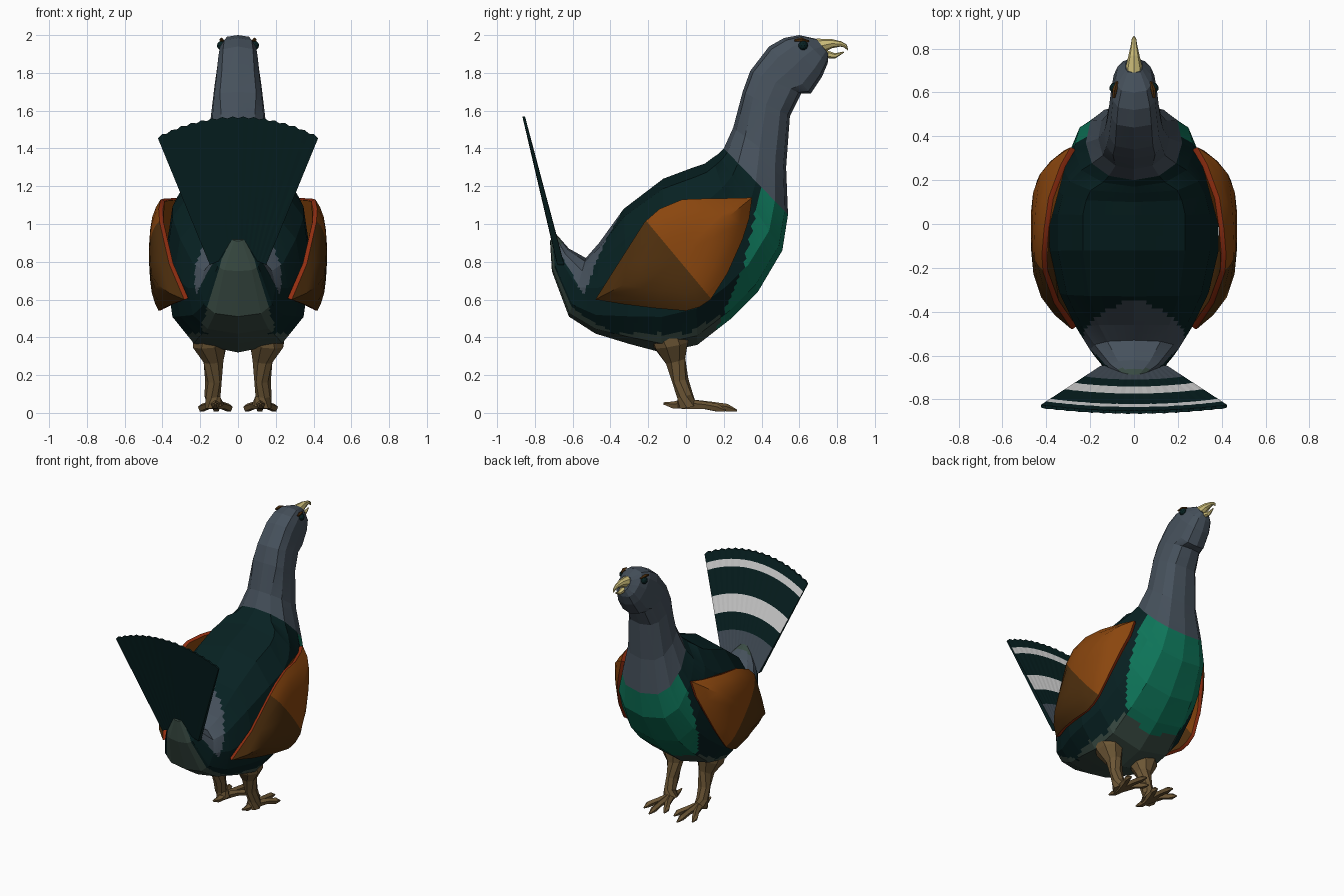
import bpy, bmesh
from math import sin, cos, pi, radians, copysign
from mathutils import Vector

if "Cube" in bpy.data.objects:
    bpy.data.objects.remove(bpy.data.objects["Cube"])


def material(name, rgb):
    """Flat colour given in 0-255 sRGB, stored as linear."""
    m = bpy.data.materials.new(name)
    m.use_nodes = True
    lin = [((c / 255 + 0.055) / 1.055) ** 2.4 for c in rgb]
    m.diffuse_color = (*lin, 1)
    bsdf = m.node_tree.nodes["Principled BSDF"]
    bsdf.inputs["Base Color"].default_value = (*lin, 1)
    bsdf.inputs["Roughness"].default_value = 0.9
    return m


TEAL = material("dark teal", (7, 33, 34))
GREY = material("slate grey", (70, 81, 92))
GREEN = material("breast green", (14, 118, 90))
MOSS = material("grey green", (58, 76, 68))
CHESTNUT = material("chestnut", (138, 70, 14))
BROWN = material("dark brown", (80, 48, 14))
RUST = material("rust red", (146, 46, 16))
HORN = material("horn yellow", (205, 190, 122))
LEG = material("leg brown", (108, 86, 53))
WHITE = material("white", (222, 222, 222))


def finish(bm, name, mats, smooth_angle=None):
    bmesh.ops.recalc_face_normals(bm, faces=bm.faces[:])
    mesh = bpy.data.meshes.new(name)
    bm.to_mesh(mesh)
    bm.free()
    for m in mats:
        mesh.materials.append(m)
    if smooth_angle:
        mesh.shade_smooth()
        mesh.set_sharp_from_angle(angle=radians(smooth_angle))
    ob = bpy.data.objects.new(name, mesh)
    bpy.context.collection.objects.link(ob)


def loft(bm, rings):
    """Skin closed rings of equal length, cap both ends, return bands and caps."""
    rings = [[bm.verts.new(p) for p in r] for r in rings]
    n = len(rings[0])
    bands = [[bm.faces.new((a[j], a[(j + 1) % n], b[(j + 1) % n], b[j]))
              for j in range(n)] for a, b in zip(rings, rings[1:])]
    return bands, [bm.faces.new(rings[0]), bm.faces.new(rings[-1])]


def tube(bm, path, sides=6):
    """Tapered tube through (x, y, z, radius) points."""
    pts = [Vector(p[:3]) for p in path]
    rings = []
    for i, p in enumerate(pts):
        d = pts[min(i + 1, len(pts) - 1)] - pts[max(i - 1, 0)]
        q = d.to_track_quat('Z', 'X')
        r = path[i][3]
        rings.append([p + q @ Vector((r * cos(2 * pi * k / sides),
                                      r * sin(2 * pi * k / sides), 0))
                      for k in range(sides)])
    loft(bm, rings)


def power(v, e):
    return copysign(abs(v) ** e, v)


# Body, neck and head: top (y, z), bottom (y, z), half width per section
SECTIONS = [
    (-.69, .95, -.72, .91, .035), (-.62, .87, -.71, .75, .12),
    (-.53, .82, -.62, .51, .20), (-.46, .90, -.48, .42, .265),
    (-.33, 1.08, -.30, .365, .34), (-.12, 1.24, -.13, .32, .385),
    (.04, 1.30, .06, .36, .385), (.10, 1.32, .24, .50, .36),
    (.14, 1.35, .38, .64, .325), (.17, 1.37, .51, .86, .275),
    (.20, 1.40, .54, 1.05, .22), (.25, 1.51, .53, 1.30, .163),
    (.30, 1.70, .55, 1.57, .136), (.34, 1.81, .61, 1.69, .122),
    (.44, 1.94, .66, 1.69, .112), (.52, 1.985, .72, 1.78, .103),
    (.60, 2.0, .75, 1.85, .082), (.69, 1.98, .755, 1.90, .04)]
SIDES = 12
rings = []
for i, (ty, tz, by, bz, w) in enumerate(SECTIONS):
    crown = .72 if i < 9 else .95 if i < 12 else .5
    ring = []
    for k in range(SIDES):
        a = 2 * pi * k / SIDES
        upper = cos(a) > 0
        t = (1 + power(cos(a), .85 if upper else .76)) / 2
        ring.append((w * power(sin(a), crown if upper else .72),
                     by + (ty - by) * t, bz + (tz - bz) * t))
    rings.append(ring)
bm = bmesh.new()
bands, caps = loft(bm, rings)
caps[0].material_index = 3
caps[1].material_index = 1
cap_edges = set(caps[0].edges) | set(caps[1].edges)
# Fine cells on the flat facets carry the plumage borders
bmesh.ops.subdivide_edges(bm, edges=[e for e in bm.edges if e not in cap_edges],
                          cuts=6, use_grid_fill=True)


def plumage(c):
    x, y, z = abs(c.x), c.y, c.z
    if y > .1 and z > 1.40 - 1.03 * (y - .20):
        return 1                                             # neck and head
    if y > .305 + (.2 if z > .77 else .44) * (z - .77):
        return 2                                             # breast
    if z > 1.06 + 2.6 * (y + .34) + .4 * x and z > .66 - 1.75 * (y + .56):
        return 3 if y < -.66 and x < .06 else 1              # rump
    if y < -.40 and x < .05 + .3 * (.93 - z):
        return 3                                             # under the tail
    if y > -.60 and z < .42 + max(0, .5 * y):
        return 3                                             # belly
    return 0


for f in bm.faces:
    if len(f.verts) < SIDES:
        f.material_index = plumage(f.calc_center_median())
finish(bm, "body", [TEAL, GREY, GREEN, MOSS])

# Tail fan: shallow pleated feathers, banded on the forward side
FEATHERS = 16
RADII = [.40, .61, .73, .85, 1.03, 1.08, 1.14]
BAND_MATS = [1, 0, 2, 0, 2, 0]
bm = bmesh.new()
grids = []
for side in (1, -1):
    cols = []
    for c in range(2 * FEATHERS + 1):
        u = c / FEATHERS - 1
        a = radians(22.3 * u)
        col = []
        for r in RADII:
            thick = .018 - .012 * (r - .4) / .75 + (.001 if c % 2 else 0)
            r -= .02 * u * u * r
            if len(col) == len(RADII) - 1:
                r += .010 if c % 2 else 0
            h = r * cos(a)
            col.append(bm.verts.new((r * sin(a), -.572 - .25 * h + side * thick, .42 + h)))
        cols.append(col)
    for p, q in zip(cols, cols[1:]):
        for j in range(len(RADII) - 1):
            f = bm.faces.new((p[j], q[j], q[j + 1], p[j + 1]))
            f.material_index = BAND_MATS[j] if side > 0 else 0
    grids.append(cols)
front, back = grids
for j in range(len(RADII) - 1):
    for c in (0, -1):
        bm.faces.new((front[c][j], front[c][j + 1], back[c][j + 1], back[c][j]))
for c in range(2 * FEATHERS):
    for j in (0, -1):
        bm.faces.new((front[c][j], front[c + 1][j], back[c + 1][j], back[c][j]))
finish(bm, "tail_fan", [TEAL, GREY, WHITE])

# Wings: domed shells with a rust rim; outline is (y, z, x)
OUTLINE = [(.35, 1.14, .29), (.27, 1.137, .335), (.12, 1.135, .39), (-.02, 1.13, .41),
           (-.14, 1.08, .42), (-.22, 1.01, .415), (-.36, .79, .365), (-.48, .60, .285),
           (-.33, .575, .35), (-.17, .555, .395), (0, .54, .42), (.07, .56, .425),
           (.13, .60, .425), (.22, .74, .405), (.30, .92, .36), (.335, 1.03, .32)]
CY, CZ = -.02, .84


def wing_ring(s, scale, x_of):
    return [(s * x_of(x), CY + (y - CY) * scale, CZ + (z - CZ) * scale)
            for y, z, x in OUTLINE]


for s, label in ((1, "left"), (-1, "right")):
    bm = bmesh.new()
    bands, caps = loft(bm, [
        wing_ring(s, .97, lambda x: x - .022),
        wing_ring(s, .99, lambda x: x - .012),
        wing_ring(s, 1, lambda x: x),
        wing_ring(s, .86, lambda x: x + (.468 - x) * .42),
        wing_ring(s, .68, lambda x: x + (.468 - x) * .76),
        wing_ring(s, .45, lambda x: x + (.468 - x) * .95),
        wing_ring(s, .2, lambda x: .47)])
    for f in bands[0] + bands[1]:
        f.material_index = 2
    # Cut along the border between the two browns
    bmesh.ops.bisect_plane(bm, geom=bm.verts[:] + bm.edges[:] + bm.faces[:],
                           plane_co=(0, -.18, .98), plane_no=(0, 1.2, 1))
    for f in bm.faces:
        c = f.calc_center_median()
        if f.material_index != 2 and c.z - .98 < -1.2 * (c.y + .18):
            f.material_index = 1
    finish(bm, label + "_wing", [CHESTNUT, BROWN, RUST], 35)

    # Legs and feet
    bm = bmesh.new()
    tube(bm, [(s * .15, -.09, .46, .11), (s * .148, -.08, .36, .095),
              (s * .13, -.055, .275, .056), (s * .13, -.03, .17, .044),
              (s * .135, -.005, .09, .043), (s * .125, .005, .035, .052)], 8)
    for tx, ty in ((.04, .20), (.115, .27), (.20, .21)):
        mx, my = (.12 + tx) / 2, ty / 2
        tube(bm, [(s * .12, 0, .045, .03), (s * mx, my, .038, .021),
                  (s * (tx * .8 + mx * .2), ty * .8, .026, .022), (s * tx, ty, .012, .005)], 5)
    tube(bm, [(s * .12, 0, .045, .03), (s * .12, -.07, .04, .02), (s * .12, -.12, .05, .006)], 5)
    finish(bm, label + "_leg", [LEG])

    # Eyes and brow patches
    bm = bmesh.new()
    bmesh.ops.create_icosphere(bm, subdivisions=2, radius=.026)
    bmesh.ops.translate(bm, verts=bm.verts[:], vec=(s * .086, .62, 1.945))
    finish(bm, label + "_eye", [TEAL])
    bm = bmesh.new()
    tube(bm, [(s * .092, .575, 1.972, .006), (s * .088, .61, 1.975, .012),
              (s * .078, .65, 1.968, .005)], 5)
    finish(bm, label + "_brow", [BROWN])

# Beak
bm = bmesh.new()
tube(bm, [(0, .70, 1.94, .042), (0, .77, 1.955, .025), (0, .82, 1.953, .014),
          (0, .845, 1.942, .010), (0, .857, 1.92, .002)], 8)
finish(bm, "upper_beak", [HORN])
bm = bmesh.new()
tube(bm, [(0, .71, 1.905, .026), (0, .79, 1.89, .014), (0, .835, 1.91, .003)])
finish(bm, "lower_beak", [HORN])
